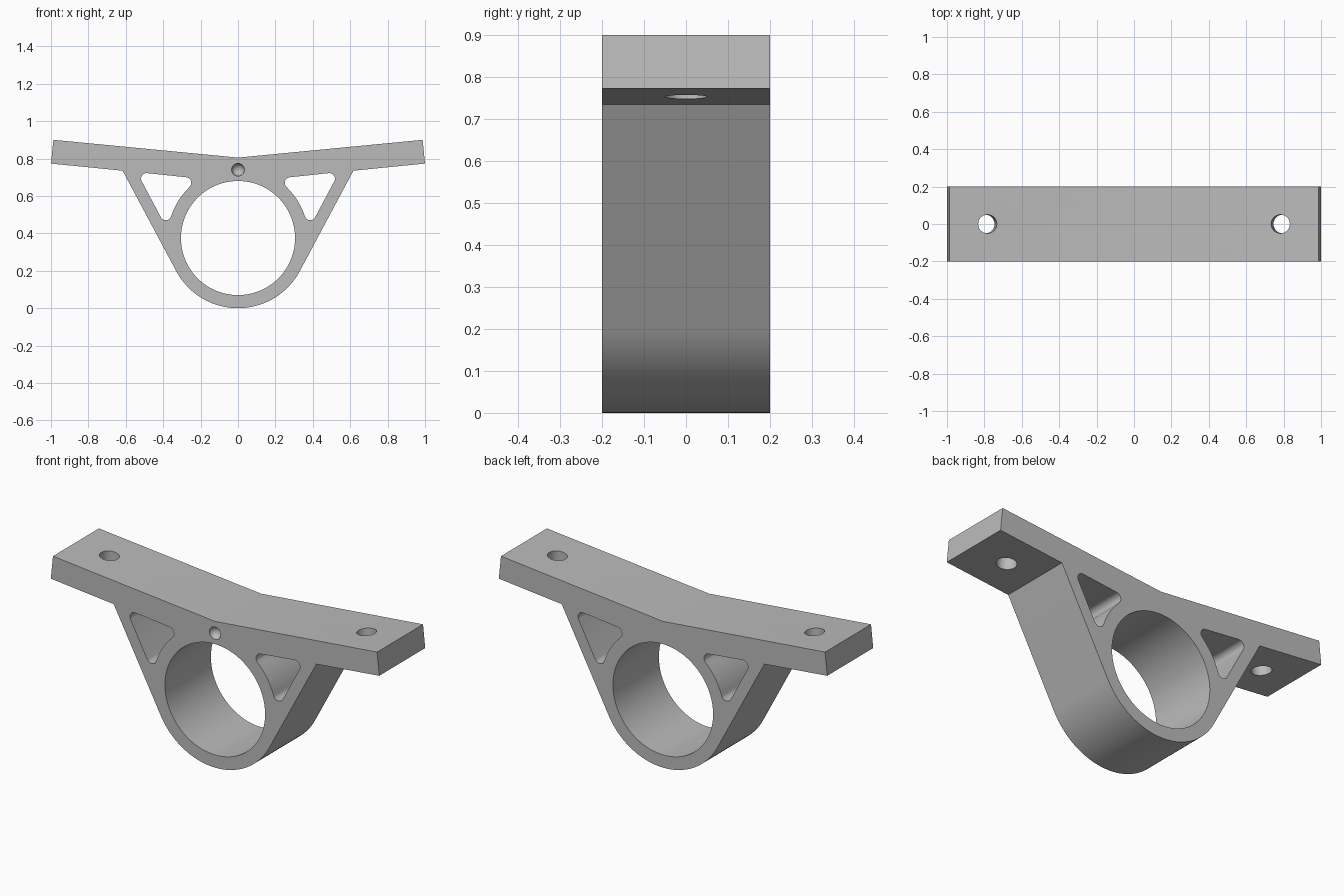
import bpy, bmesh
from math import sin, cos, atan2, acos, hypot, pi, radians
from mathutils import Matrix

cube = bpy.data.objects.get("Cube")
if cube:
    bpy.data.objects.remove(cube, do_unlink=True)

HALF_DEPTH = 0.2
RING_Z, BORE_R, RING_R = 0.375, 0.305, 0.375
TILT = radians(5.5)

grey = bpy.data.materials.new("light_grey")
grey.use_nodes = True
grey.diffuse_color = (0.5, 0.5, 0.5, 1)
grey.node_tree.nodes["Principled BSDF"].inputs["Base Color"].default_value = (0.5, 0.5, 0.5, 1)


def arc(cx, cz, r, start, end, steps):
    """Points along an arc in the xz plane."""
    angles = [start + (end - start) * i / steps for i in range(steps + 1)]
    return [(cx + r * cos(a), cz + r * sin(a)) for a in angles]


def add_object(name, bm):
    bmesh.ops.recalc_face_normals(bm, faces=bm.faces[:])
    mesh = bpy.data.meshes.new(name)
    bm.to_mesh(mesh)
    bm.free()
    mesh.materials.append(grey)
    obj = bpy.data.objects.new(name, mesh)
    bpy.context.collection.objects.link(obj)
    return obj


def prism(name, points, half):
    """Extrude an xz outline along y."""
    bm = bmesh.new()
    face = bm.faces.new([bm.verts.new((x, -half, z)) for x, z in points])
    moved = bmesh.ops.extrude_face_region(bm, geom=[face])["geom"]
    verts = [v for v in moved if isinstance(v, bmesh.types.BMVert)]
    bmesh.ops.translate(bm, verts=verts, vec=(0, 2 * half, 0))
    return add_object(name, bm)


# Bracket outline: V-shaped bar, struts tangent to the ring
tip_top, tip_low, strut = (0.987, 0.9), (1.0, 0.773), (0.617, 0.735)
dx, dz = strut[0], strut[1] - RING_Z
tangent = atan2(dz, dx) - acos(RING_R / hypot(dx, dz))
right_side = [tip_top, tip_low, strut]
left_side = [(-x, z) for x, z in reversed(right_side)]
bottom = arc(0, RING_Z, RING_R, tangent, -pi - tangent, 48)
bracket = prism("bracket", [(0, 0.805)] + right_side + bottom + left_side, HALF_DEPTH)

# Bore through the ring
cutters = [prism("bore_cutter", arc(0, RING_Z, BORE_R, 0, 2 * pi, 96)[:-1], 0.3)]

# Rounded triangular windows with an inner edge that follows the ring
FILLET = 0.03
outer, inner, low = (0.488, 0.692), (0.28, 0.67), (0.386, 0.50)
top_normal = pi / 2 + TILT
inner_dir = atan2(inner[1] - RING_Z, inner[0])
low_dir = atan2(low[1] - RING_Z, low[0])
window = (arc(*outer, FILLET, tangent, top_normal, 10)
          + arc(*inner, FILLET, top_normal, pi + inner_dir, 10)
          + arc(0, RING_Z, 0.376, inner_dir, low_dir, 12)[1:-1]
          + arc(*low, FILLET, pi + low_dir, 2 * pi + tangent, 10))
for side, label in ((1, "left"), (-1, "right")):
    cutters.append(prism(label + "_window_cutter", [(side * x, z) for x, z in window], 0.3))

    # Bolt hole square to the sloping bar
    bm = bmesh.new()
    bmesh.ops.create_cone(bm, cap_ends=True, segments=40, radius1=0.05, radius2=0.05, depth=0.4,
                          matrix=Matrix.Translation((side * 0.79, 0, 0.81))
                          @ Matrix.Rotation(-side * TILT, 4, "Y"))
    cutters.append(add_object(label + "_bolt_hole_cutter", bm))

# Round dimple in the front face
bm = bmesh.new()
bmesh.ops.create_uvsphere(bm, u_segments=32, v_segments=16, radius=0.034,
                          matrix=Matrix.Translation((0, -HALF_DEPTH, 0.74))
                          @ Matrix.Rotation(pi / 2, 4, "X"))
cutters.append(add_object("dimple_cutter", bm))

# Cut everything out of the bracket, then drop the cutters
for cutter in cutters:
    cutter.hide_render = True
    cut = bracket.modifiers.new(cutter.name, "BOOLEAN")
    cut.operation, cut.solver, cut.object = "DIFFERENCE", "EXACT", cutter
bpy.context.view_layer.update()
graph = bpy.context.evaluated_depsgraph_get()
result = bpy.data.meshes.new_from_object(bracket.evaluated_get(graph))
bracket.modifiers.clear()
bracket.data = result
result.materials.clear()
result.materials.append(grey)
for face in result.polygons:
    face.material_index = 0
for cutter in cutters:
    bpy.data.objects.remove(cutter, do_unlink=True)

# Smooth curved walls, keep edges crisp
bpy.ops.object.select_all(action="DESELECT")
bracket.select_set(True)
bpy.context.view_layer.objects.active = bracket
bpy.ops.object.shade_smooth_by_angle(angle=radians(25))
